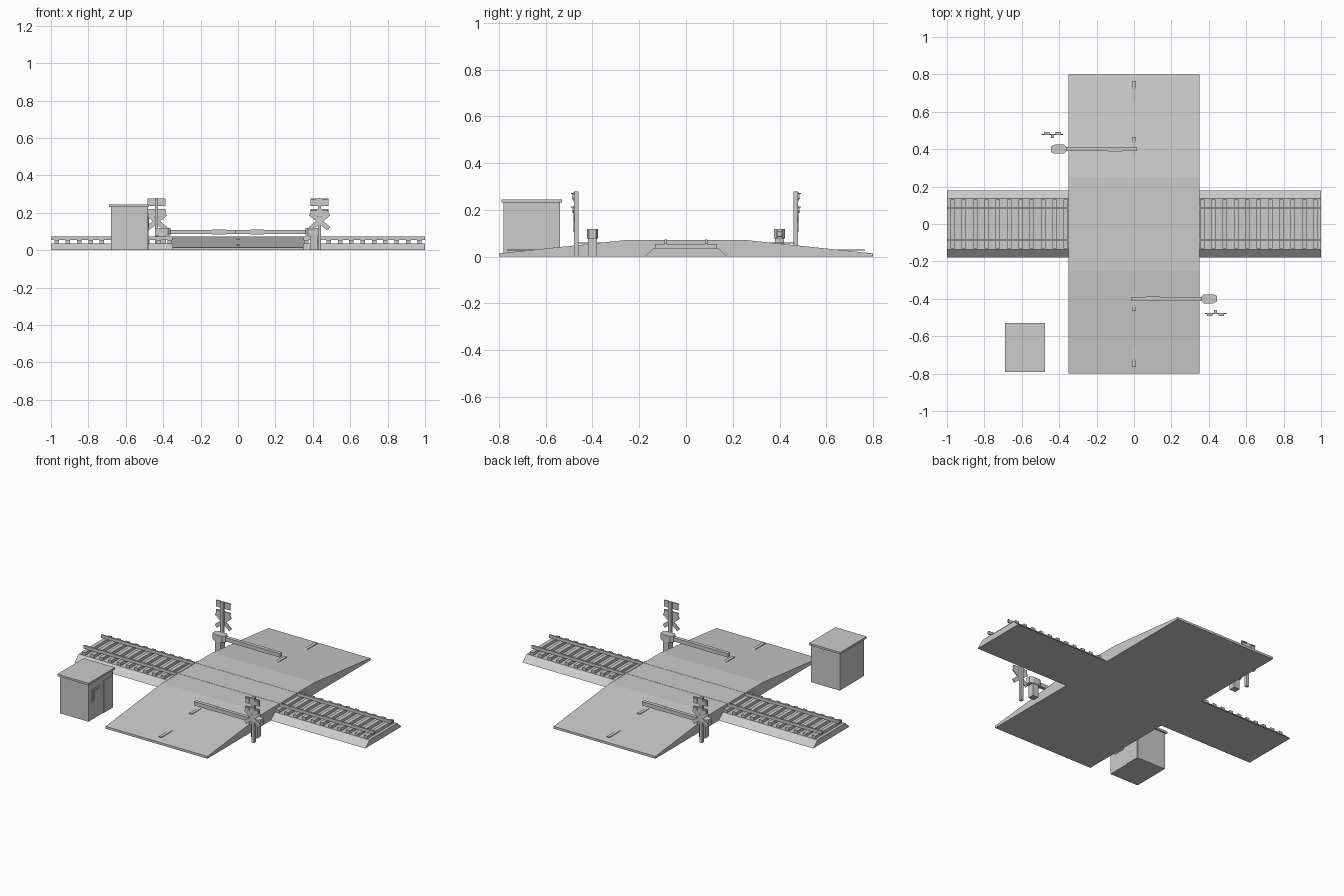
import bpy, bmesh, math
from mathutils import Matrix, Vector

cube = bpy.data.objects.get("Cube")
if cube:
    bpy.data.objects.remove(cube, do_unlink=True)

grey = bpy.data.materials.new("plain_grey")
grey.use_nodes = True
grey.diffuse_color = (0.6, 0.6, 0.6, 1)
grey.node_tree.nodes["Principled BSDF"].inputs["Base Color"].default_value = (0.6, 0.6, 0.6, 1)

HALF_TURN = Matrix.Rotation(math.pi, 4, 'Z')


def finish(name, bm, turn=None):
    if turn:
        bm.transform(turn)
    bmesh.ops.recalc_face_normals(bm, faces=bm.faces)
    mesh = bpy.data.meshes.new(name)
    bm.to_mesh(mesh)
    bm.free()
    mesh.materials.append(grey)
    obj = bpy.data.objects.new(name, mesh)
    bpy.context.collection.objects.link(obj)
    return obj


def add_box(bm, x, y, z, tilt=0):
    """Add a box from (min, max) pairs, tilted about its own y axis."""
    lo, hi = Vector((x[0], y[0], z[0])), Vector((x[1], y[1], z[1]))
    size = Matrix.Diagonal((*(hi - lo), 1))
    place = Matrix.Translation((lo + hi) / 2) @ Matrix.Rotation(tilt, 4, 'Y')
    bmesh.ops.create_cube(bm, size=1, matrix=place @ size)


def box(name, x, y, z, turn=None, tilt=0):
    bm = bmesh.new()
    add_box(bm, x, y, z, tilt)
    return finish(name, bm, turn)


def prism(name, points, depth, turn=None):
    """Extrude a closed outline along a vector."""
    bm = bmesh.new()
    face = bm.faces.new([bm.verts.new(p) for p in points])
    extruded = bmesh.ops.extrude_face_region(bm, geom=[face])["geom"]
    moved = [v for v in extruded if isinstance(v, bmesh.types.BMVert)]
    bmesh.ops.translate(bm, verts=moved, vec=depth)
    return finish(name, bm, turn)


# Road ramp and ballast bed
ramp = [(-0.8, 0), (-0.8, 0.014), (-0.25, 0.072), (0.25, 0.072), (0.8, 0.014), (0.8, 0)]
prism("road", [(-0.35, y, z) for y, z in ramp], (0.7, 0, 0))
bed = [(-0.178, 0), (-0.137, 0.037), (0.137, 0.037), (0.178, 0)]
prism("ballast_bed", [(-1, y, z) for y, z in bed], (2, 0, 0))

# Sleepers and rails
bm = bmesh.new()
for i in range(33):
    x = -0.97 + i * 1.94 / 32
    add_box(bm, (x - 0.012, x + 0.012), (-0.132, 0.132), (0.03, 0.055))
finish("sleepers", bm)
for name, y in (("front_rail", -0.086), ("back_rail", 0.086)):
    box(name, (-1, 1), (y - 0.005, y + 0.005), (0.054, 0.073))

# Hut with roof, door and window
box("hut_walls", (-0.68, -0.482), (-0.78, -0.54), (0, 0.232))
box("hut_roof", (-0.69, -0.475), (-0.79, -0.53), (0.232, 0.244))
box("hut_door", (-0.484, -0.478), (-0.635, -0.545), (0, 0.2))
box("hut_window_frame", (-0.484, -0.478), (-0.745, -0.665), (0.11, 0.185))
box("hut_window_pane", (-0.48, -0.476), (-0.735, -0.675), (0.12, 0.175))

# Everything on one side of the track repeats on the other after a half turn
for side, turn in (("front", None), ("back", HALF_TURN)):
    # Centre line dashes
    box(side + "_outer_dash", (-0.01, 0.01), (-0.765, -0.62), (0.026, 0.03), turn)
    box(side + "_inner_dash", (-0.01, 0.01), (-0.465, -0.32), (0.056, 0.06), turn)

    # Barrier: post, pivot housing, arm and striped sleeve
    box(side + "_barrier_post", (0.385, 0.425), (-0.42, -0.38), (0, 0.09), turn)
    half = [(0.36, 0.011), (0.375, 0.024), (0.425, 0.024), (0.445, 0.014)]
    outline = half + [(x, -w) for x, w in reversed(half)]
    prism(side + "_barrier_pivot", [(x, w - 0.4, 0.078) for x, w in outline],
          (0, 0, 0.04), turn)
    box(side + "_barrier_arm", (-0.015, 0.37), (-0.411, -0.389), (0.086, 0.109), turn)
    box(side + "_barrier_band", (0.065, 0.14), (-0.412, -0.388), (0.085, 0.11), turn)

    # Warning signal: post, lamp boards, lamps and crossed boards
    cx = 0.436
    box(side + "_signal_post", (cx - 0.009, cx + 0.009), (-0.478, -0.46), (0, 0.28), turn)
    for level, z in (("upper", 0.257), ("lower", 0.199)):
        box(f"{side}_{level}_lamp_board", (cx - 0.048, cx + 0.048), (-0.482, -0.476),
            (z - 0.02, z + 0.02), turn)
        bm = bmesh.new()
        for lx in (cx - 0.031, cx + 0.031):
            # Lamp with a small hood above it
            place = Matrix.Translation((lx, -0.483, z)) @ Matrix.Rotation(math.pi / 2, 4, 'X')
            bmesh.ops.create_cone(bm, cap_ends=True, segments=12, radius1=0.013,
                                  radius2=0.013, depth=0.006, matrix=place)
            add_box(bm, (lx - 0.014, lx + 0.014), (-0.492, -0.48), (z + 0.011, z + 0.015))
        finish(f"{side}_{level}_lamps", bm, turn)
    for name, tilt in (("cross_board_a", 0.68), ("cross_board_b", -0.68)):
        box(f"{side}_{name}", (cx - 0.064, cx + 0.064), (-0.482, -0.476),
            (0.143, 0.167), turn, tilt)
